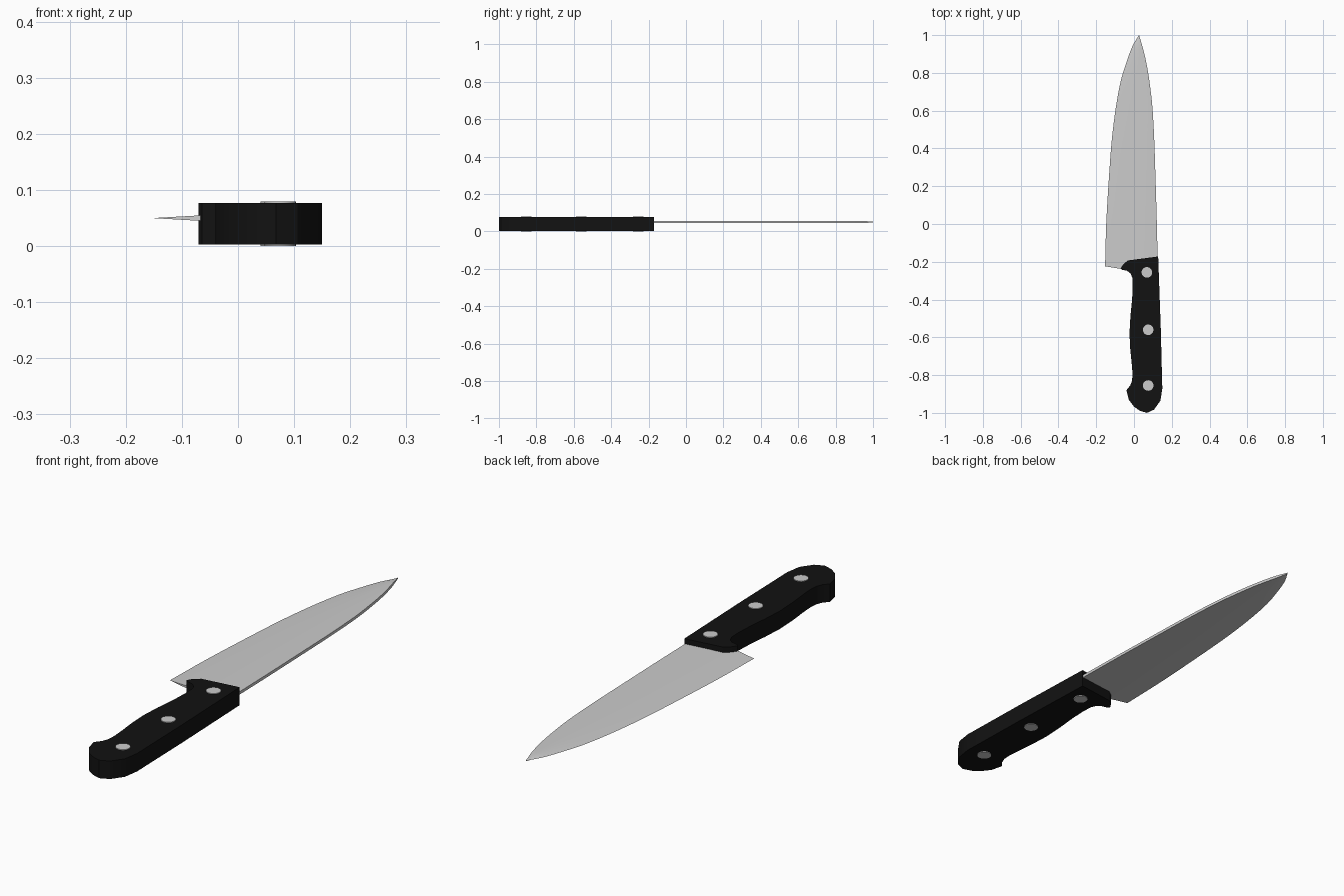
import bpy, bmesh, math
from mathutils import Vector

if "Cube" in bpy.data.objects:
    bpy.data.objects.remove(bpy.data.objects["Cube"])


def make_object(name, bm, color=None):
    bmesh.ops.recalc_face_normals(bm, faces=bm.faces)
    mesh = bpy.data.meshes.new(name)
    bm.to_mesh(mesh)
    bm.free()
    obj = bpy.data.objects.new(name, mesh)
    bpy.context.collection.objects.link(obj)
    if color:
        mat = bpy.data.materials.new(name + "_color")
        mat.diffuse_color = color
        mat.use_nodes = True
        mat.node_tree.nodes["Principled BSDF"].inputs["Base Color"].default_value = mat.diffuse_color
        mesh.materials.append(mat)
    bpy.ops.object.select_all(action='DESELECT')
    obj.select_set(True)
    bpy.context.view_layer.objects.active = obj
    bpy.ops.object.shade_smooth_by_angle(angle=math.radians(30))
    return obj


def smooth_path(points, steps):
    """Catmull-Rom curve through the points."""
    p = [Vector(q) for q in points]
    p = [2 * p[0] - p[1]] + p + [2 * p[-1] - p[-2]]
    out = []
    for a, b, c, d in zip(p, p[1:], p[2:], p[3:]):
        for i in range(steps):
            t = i / steps
            out.append(0.5 * (2 * b + (c - a) * t + (2 * a - 5 * b + 4 * c - d) * t * t
                              + (3 * b - a - 3 * c + d) * t ** 3))
    return out + [p[-2]]


# Blade: wedge sections lofted between cutting edge and spine
edge = [(-0.153, -0.224), (-0.147, 0.0), (-0.133, 0.24), (-0.117, 0.45), (-0.095, 0.624),
        (-0.070, 0.757), (-0.042, 0.85), (-0.010, 0.937), (0.025, 0.999)]
spine = [(0.127, -0.27), (0.121, 0.0), (0.114, 0.24), (0.107, 0.45), (0.097, 0.624),
         (0.083, 0.745), (0.068, 0.84), (0.050, 0.92), (0.027, 1.0)]
section = [(0, 0), (0.29, 0.0046), (0.65, 0.0058), (1, 0.006),
           (1, -0.006), (0.65, -0.0058), (0.29, -0.0046)]
bm = bmesh.new()
rows = []
for e, s in zip(smooth_path(edge, 4), smooth_path(spine, 4)):
    thin = min(1, 0.4 + (s - e).length * 12)
    rows.append([bm.verts.new((*e.lerp(s, u), 0.05 + h * thin)) for u, h in section])
n = len(section)
for a, b in zip(rows, rows[1:]):
    for i in range(n):
        j = (i + 1) % n
        bm.faces.new((a[i], a[j], b[j], b[i]))
bm.faces.new(rows[0])
bm.faces.new(rows[-1])
make_object("blade", bm)

# Handle: extruded grip outline
outline = [(0.128, -0.172), (-0.032, -0.193), (-0.056, -0.212), (-0.070, -0.234),
           (-0.064, -0.242), (-0.036, -0.248), (-0.018, -0.262), (-0.009, -0.285),
           (-0.007, -0.33), (-0.010, -0.40), (-0.019, -0.49), (-0.024, -0.58),
           (-0.020, -0.66), (-0.012, -0.74), (-0.008, -0.79), (-0.010, -0.83),
           (-0.020, -0.855), (-0.040, -0.88), (-0.028, -0.93), (0.0, -0.967),
           (0.030, -0.988), (0.068, -1.0), (0.106, -0.983), (0.140, -0.935),
           (0.150, -0.87), (0.148, -0.80), (0.142, -0.56)]
bm = bmesh.new()
base = bm.faces.new([bm.verts.new((x, y, 0.003)) for x, y in outline])
ext = bmesh.ops.extrude_face_region(bm, geom=[base], use_keep_orig=True)
top = [g for g in ext["geom"] if isinstance(g, bmesh.types.BMVert)]
bmesh.ops.translate(bm, verts=top, vec=(0, 0, 0.074))
make_object("handle", bm, (0.006, 0.006, 0.006, 1))

# Rivets: pins passing right through the handle
for i, (x, y) in enumerate([(0.068, -0.256), (0.075, -0.56), (0.075, -0.855)]):
    bm = bmesh.new()
    bmesh.ops.create_cone(bm, cap_ends=True, segments=32, radius1=0.028,
                          radius2=0.028, depth=0.08)
    bmesh.ops.translate(bm, verts=bm.verts, vec=(x, y, 0.04))
    make_object(f"rivet_{i + 1}", bm)
